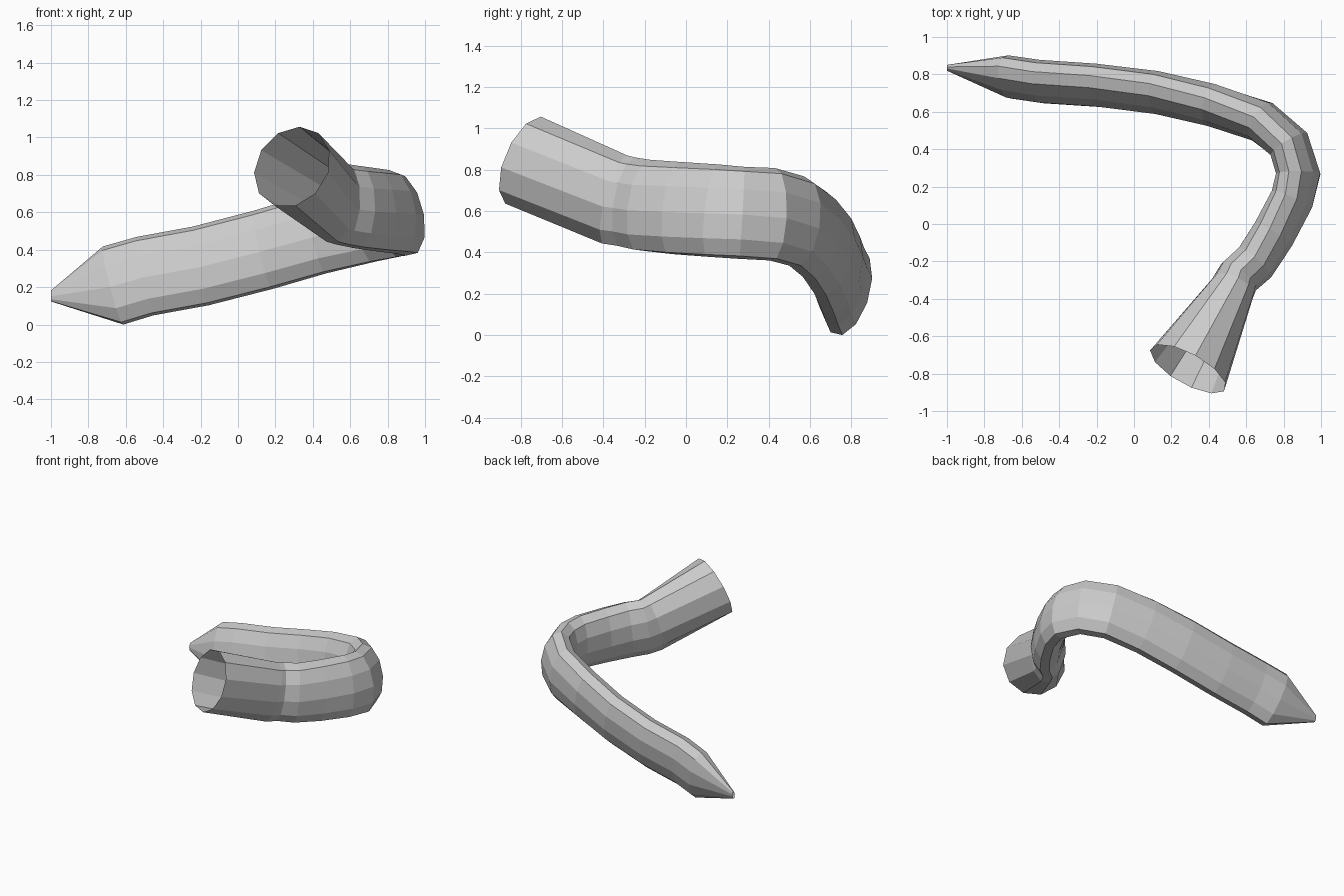
import bpy, bmesh, math
from mathutils import Vector

if "Cube" in bpy.data.objects:
    bpy.data.objects.remove(bpy.data.objects["Cube"])

SIDES = 11

# Stations along the tube: x, y, z, half width, half height, roll in degrees (positive leans left)
stations = [
    (-1.00, 0.835, 0.17, 0.015, 0.03, 10),
    (-0.67, 0.785, 0.225, 0.106, 0.224, 13),
    (-0.50, 0.76, 0.275, 0.108, 0.222, 13),
    (-0.20, 0.74, 0.33, 0.108, 0.222, 13),
    (0.13, 0.70, 0.415, 0.11, 0.222, 11),
    (0.42, 0.635, 0.50, 0.112, 0.222, 7),
    (0.68, 0.55, 0.565, 0.115, 0.225, 0),
    (0.83, 0.425, 0.60, 0.112, 0.23, -8),
    (0.88, 0.27, 0.608, 0.112, 0.23, -13),
    (0.845, 0.13, 0.618, 0.112, 0.23, -11),
    (0.745, -0.055, 0.63, 0.115, 0.228, -8),
    (0.645, -0.205, 0.643, 0.118, 0.225, -5),
    (0.56, -0.28, 0.658, 0.118, 0.222, -3),
    (0.53, -0.34, 0.67, 0.122, 0.226, 0),
    (0.289, -0.775, 0.86, 0.228, 0.23, 0),
]


def tangent(i):
    p = [Vector(s[:3]) for s in stations]
    if i == 0:
        return Vector((1, 0, 0))
    if i == 1:
        return (p[2] - p[1]).normalized()
    if i == len(p) - 1:
        return (p[i] - p[i - 1]).normalized()
    return ((p[i] - p[i - 1]).normalized() + (p[i + 1] - p[i]).normalized()).normalized()


# Oval cross-sections swept from the pinched tip to the flared open mouth
bm = bmesh.new()
rings = []
for i, (x, y, z, a, b, roll) in enumerate(stations):
    t = tangent(i)
    right = t.cross(Vector((0, 0, 1))).normalized()
    up = right.cross(t)
    r = math.radians(roll)
    u = up * math.cos(r) - right * math.sin(r)
    s = right * math.cos(r) + up * math.sin(r)
    ring = []
    for k in range(SIDES):
        ang = 2 * math.pi * k / SIDES
        ring.append(bm.verts.new(Vector((x, y, z)) + u * b * math.cos(ang) + s * a * math.sin(ang)))
    rings.append(ring)

for r0, r1 in zip(rings, rings[1:]):
    for k in range(SIDES):
        n = (k + 1) % SIDES
        bm.faces.new((r0[k], r0[n], r1[n], r1[k]))

# Stand on the ground
low = min(v.co.z for v in bm.verts)
for v in bm.verts:
    v.co.z -= low
bmesh.ops.recalc_face_normals(bm, faces=bm.faces)

mesh = bpy.data.meshes.new("curved_tube")
bm.to_mesh(mesh)
bm.free()
obj = bpy.data.objects.new("curved_tube", mesh)
bpy.context.collection.objects.link(obj)
